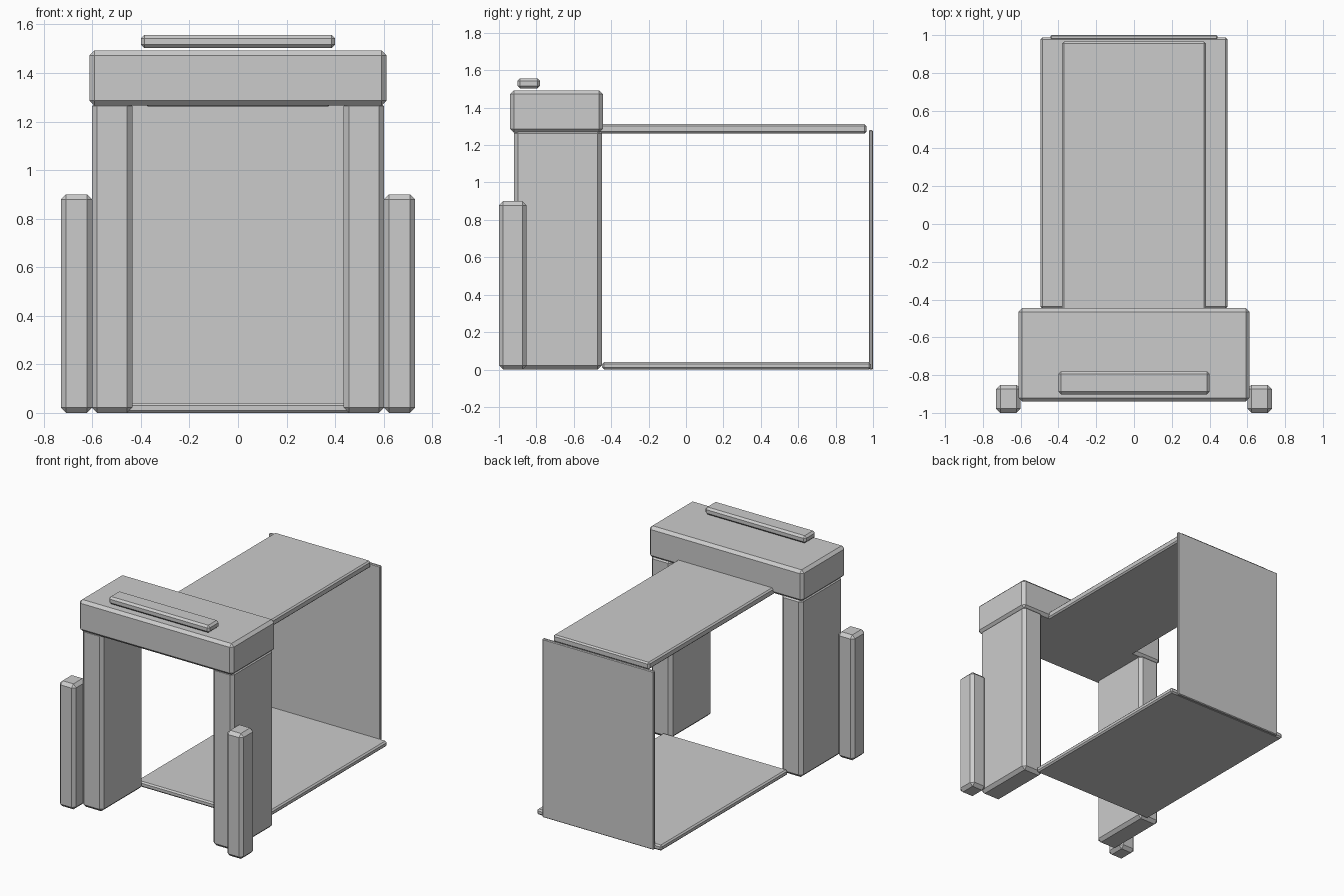
import bpy

if "Cube" in bpy.data.objects:
    bpy.data.objects.remove(bpy.data.objects["Cube"])


def block(name, x, y, z, bevel):
    """Chamfered box from (min, max) ranges."""
    ranges = (x, y, z)
    bpy.ops.mesh.primitive_cube_add(size=1, location=[(a + b) / 2 for a, b in ranges])
    ob = bpy.context.object
    ob.name = name
    ob.scale = [b - a for a, b in ranges]
    bpy.ops.object.transform_apply(location=False, rotation=False, scale=True)
    mod = ob.modifiers.new("chamfer", 'BEVEL')
    mod.width = bevel
    mod.segments = 1
    return ob


# Gateway posts and side bollards, one on each side
for side, s in (("left", -1), ("right", 1)):
    def span(a, b):
        return tuple(sorted((s * a, s * b)))
    block(side + "_post", span(0.435, 0.602), (-0.92, -0.45), (0, 1.285), 0.022)
    block(side + "_bollard", span(0.60, 0.73), (-1.0, -0.852), (0, 0.90), 0.022)

# Lintel across the posts, with a sign bar floating above it
block("lintel", (-0.612, 0.612), (-0.94, -0.445), (1.267, 1.492), 0.02)
block("sign_bar", (-0.40, 0.40), (-0.902, -0.78), (1.503, 1.556), 0.014)

# Tunnel behind the gateway: floor, ceiling and back wall
block("floor", (-0.495, 0.495), (-0.448, 0.988), (0, 0.04), 0.01)
block("ceiling", (-0.381, 0.381), (-0.47, 0.965), (1.262, 1.312), 0.01)
block("back_wall", (-0.442, 0.442), (0.978, 1.0), (0, 1.28), 0.005)
